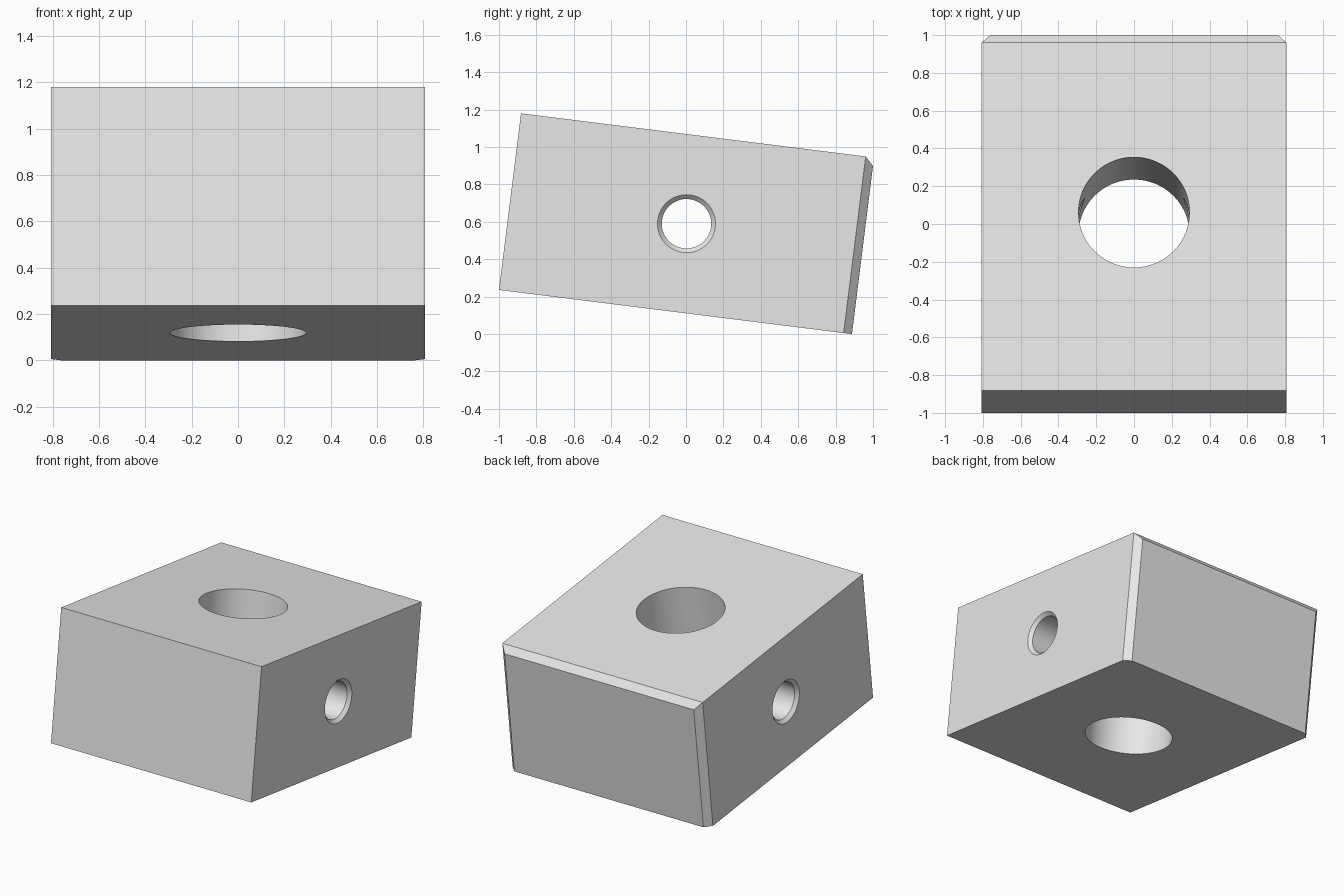
import bpy, bmesh, math
from mathutils import Matrix, Vector

if "Cube" in bpy.data.objects:
    bpy.data.objects.remove(bpy.data.objects["Cube"])

W, L, H = 1.614, 1.902, 0.951      # block width, length, height
CH = 0.045                         # chamfer on the rear edges
TILT = math.radians(-7.125)
SEG = 96

grey = bpy.data.materials.new("light_grey")
grey.diffuse_color = (0.8, 0.8, 0.8, 1)
grey.use_nodes = True
grey.node_tree.nodes["Principled BSDF"].inputs["Base Color"].default_value = grey.diffuse_color


def make_object(name, bm):
    bmesh.ops.recalc_face_normals(bm, faces=bm.faces[:])
    mesh = bpy.data.meshes.new(name)
    bm.to_mesh(mesh)
    bm.free()
    mesh.materials.append(grey)
    ob = bpy.data.objects.new(name, mesh)
    bpy.context.collection.objects.link(ob)
    return ob


def lathe(name, profile, rotation=Matrix()):
    """Closed solid of revolution about z from (radius, height) points."""
    bm = bmesh.new()
    rings = [[bm.verts.new((r * math.cos(2 * math.pi * i / SEG),
                            r * math.sin(2 * math.pi * i / SEG), z))
              for i in range(SEG)] for r, z in profile]
    for a, b in zip(rings, rings[1:]):
        for i in range(SEG):
            j = (i + 1) % SEG
            bm.faces.new((a[i], a[j], b[j], b[i]))
    bm.faces.new(rings[0])
    bm.faces.new(rings[-1])
    bm.transform(rotation)
    ob = make_object(name, bm)
    ob.hide_render = True
    return ob


# block with chamfered rear side edges and rear top edge
bm = bmesh.new()
bmesh.ops.create_cube(bm, size=1, matrix=Matrix.Diagonal((W, L, H, 1)))
corner = Vector((W / 2, L / 2, H / 2))
for normal in ((1, 1, 0), (-1, 1, 0), (0, 1, 1)):
    n = Vector(normal)
    point = Vector((corner.x * n.x, corner.y, corner.z * n.z)) - Vector((0, CH, 0))
    cut = bmesh.ops.bisect_plane(bm, geom=bm.verts[:] + bm.edges[:] + bm.faces[:],
                                 plane_co=point, plane_no=n, clear_outer=True)
    edges = [e for e in cut["geom_cut"] if isinstance(e, bmesh.types.BMEdge)]
    bmesh.ops.contextual_create(bm, geom=edges)
block = make_object("block", bm)

# wide bore through top and bottom, narrow countersunk bore through the sides
main_bore = lathe("main_bore_cutter", [(0.294, -0.7), (0.294, 0.7)])
r, s, e, x = 0.132, 0.023, 0.03, W / 2
cross_bore = lathe("cross_bore_cutter",
                   [(r + s + e, -x - e), (r, s - x), (r, x - s), (r + s + e, x + e)],
                   Matrix.Rotation(math.pi / 2, 4, "Y"))

bpy.context.view_layer.objects.active = block
block.select_set(True)
for cutter in (main_bore, cross_bore):
    mod = block.modifiers.new("bore", "BOOLEAN")
    mod.operation = "DIFFERENCE"
    mod.solver = "EXACT"
    mod.object = cutter
    bpy.ops.object.modifier_apply(modifier=mod.name)
    bpy.data.objects.remove(cutter, do_unlink=True)

# tilt the block so it rests on its lower rear edge
block.data.transform(Matrix.Translation((0, 0.0027, 0.59)) @ Matrix.Rotation(TILT, 4, "X"))
bpy.ops.object.shade_smooth_by_angle(angle=math.radians(30))
